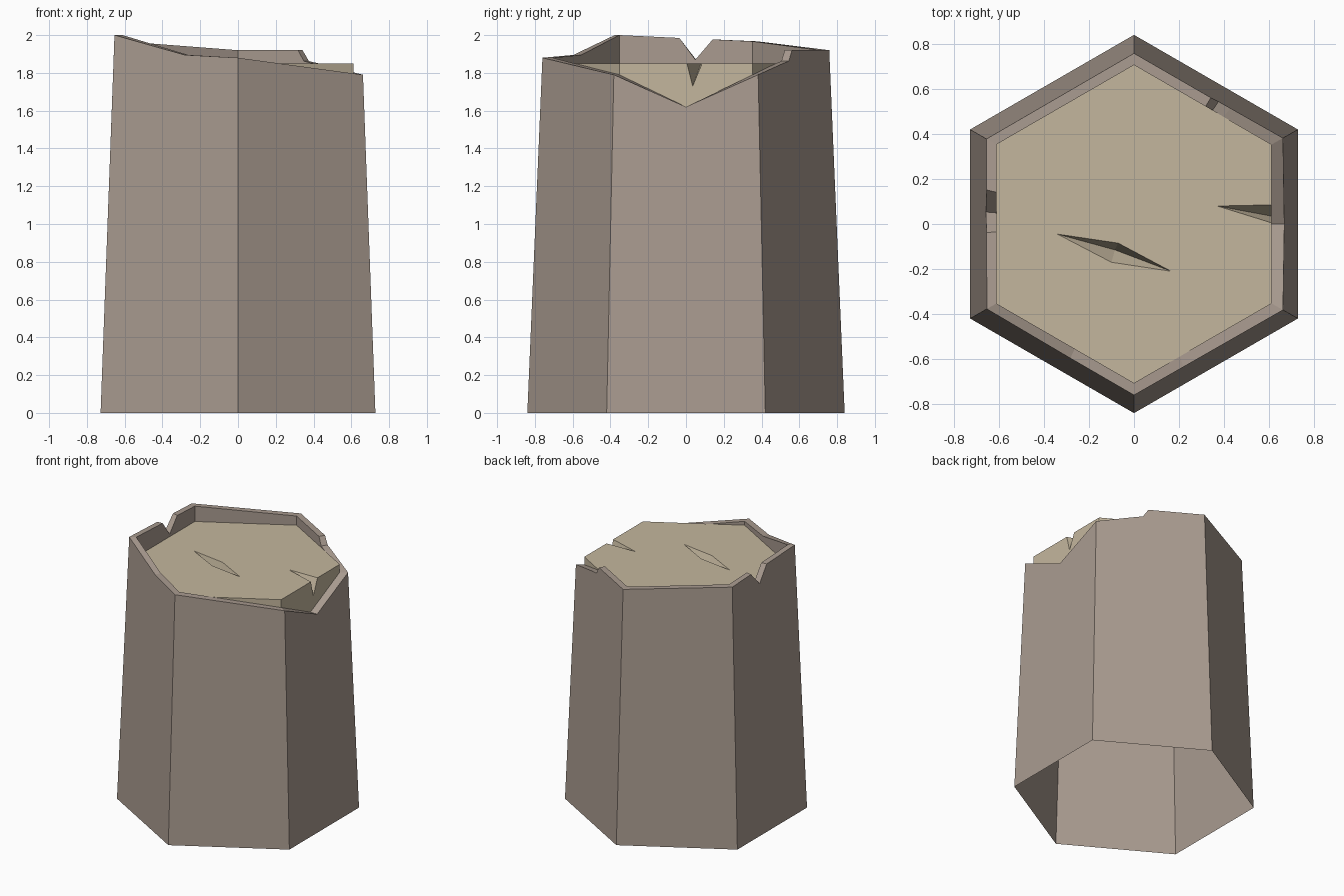
import bpy, math
from mathutils import Vector

if "Cube" in bpy.data.objects:
    bpy.data.objects.remove(bpy.data.objects["Cube"])

PLATE_Z = 1.85      # height of the cut wood
INNER_R = 0.706     # corner radius of the cut wood


def material(name, color):
    m = bpy.data.materials.new(name)
    m.diffuse_color = color
    m.use_nodes = True
    m.node_tree.nodes["Principled BSDF"].inputs["Base Color"].default_value = m.diffuse_color
    return m


def build(name, faces, mat):
    """Make a flat-shaded mesh from point loops, merging equal points."""
    index, verts, polys = {}, [], []
    for face in faces:
        loop = []
        for p in face:
            key = tuple(round(c, 4) for c in p)
            if key not in index:
                index[key] = len(verts)
                verts.append(key)
            if index[key] not in loop:
                loop.append(index[key])
        if len(loop) > 2:
            polys.append(loop)
    me = bpy.data.meshes.new(name)
    me.from_pydata(verts, [], polys)
    me.materials.append(mat)
    ob = bpy.data.objects.new(name, me)
    bpy.context.collection.objects.link(ob)
    return ob


def hex_point(s, radius, z):
    """Point on a hexagon: whole s are corners, counter-clockwise from front."""
    k = math.floor(s)
    a, b = (Vector((math.cos(t), math.sin(t), 0)) * radius
            for t in (math.radians(-90 + 60 * k), math.radians(-30 + 60 * k)))
    p = a.lerp(b, s - k)
    p.z = z
    return p


def outer(s, z):
    return hex_point(s, 0.84 - 0.0425 * z, z)


def inner(s, z):
    return hex_point(s, INNER_R, z)


# broken rim: position round the hexagon, height
rim = [(0, 1.88), (0.333, PLATE_Z), (1, 1.79), (1.5, 1.62), (2, 1.79),
       (2.35, PLATE_Z), (2.43, 1.862), (2.48, 1.92), (3, 1.92), (4, 1.967),
       (4.30, 1.977), (4.43, 1.87), (4.55, 1.985), (5, 2.0), (5.57, 1.895),
       (6, 1.88)]

# edge crack in the wood, on the right side
xi = INNER_R * math.cos(math.radians(30))
crack_a = Vector((xi, 0.005, PLATE_Z))
crack_b = Vector((xi, 0.085, PLATE_Z))
crack_low = Vector((xi, 0.035, 1.73))
crack_tip = Vector((0.37, 0.08, PLATE_Z))

bark_faces, wood_faces = [], []

# outer bark sides, open underneath
for k in range(6):
    top = [outer(s, z) for s, z in rim if k <= s <= k + 1]
    bark_faces.append([outer(k, 0), outer(k + 1, 0)] + top[::-1])

# rim top and the inner wall between rim and wood
for (s0, z0), (s1, z1) in zip(rim, rim[1:]):
    bark_faces.append([outer(s0, z0), outer(s1, z1), inner(s1, z1), inner(s0, z0)])
    low0, low1 = inner(s0, z0), inner(s1, z1)
    p0, p1 = inner(s0, PLATE_Z), inner(s1, PLATE_Z)
    if max(z0, z1) > PLATE_Z:
        bark_faces.append([low0, low1, p1, p0])
    else:
        notch = [crack_b, crack_low, crack_a] if s0 == 1.5 else []
        wood_faces.append([low0, low1, p1] + notch + [p0])

# cut wood top in two halves round the middle crack
left, right = Vector((-0.34, -0.045, PLATE_Z)), Vector((0.165, -0.21, PLATE_Z))
back, front = Vector((-0.07, -0.085, PLATE_Z)), Vector((-0.10, -0.17, PLATE_Z))
deep = Vector((-0.085, -0.115, 1.74))
edge = []
for s, z in rim:
    if 1 <= s <= 5:
        edge.append(inner(s, PLATE_Z))
        if s == 1.5:
            edge += [crack_a, crack_tip, crack_b]
wood_faces.append(edge + [left, back, right])
wood_faces.append([inner(s, PLATE_Z) for s in (5, 5.57, 0, 0.333, 1)] + [right, front, left])

# crack walls
for a, b in ((left, front), (front, right), (right, back), (back, left)):
    wood_faces.append([a, b, deep])
wood_faces.append([crack_a, crack_low, crack_tip])
wood_faces.append([crack_tip, crack_low, crack_b])

build("bark_shell", bark_faces, material("bark", (0.40, 0.33, 0.28, 1)))
build("wood_core", wood_faces, material("cut_wood", (0.55, 0.47, 0.34, 1)))
